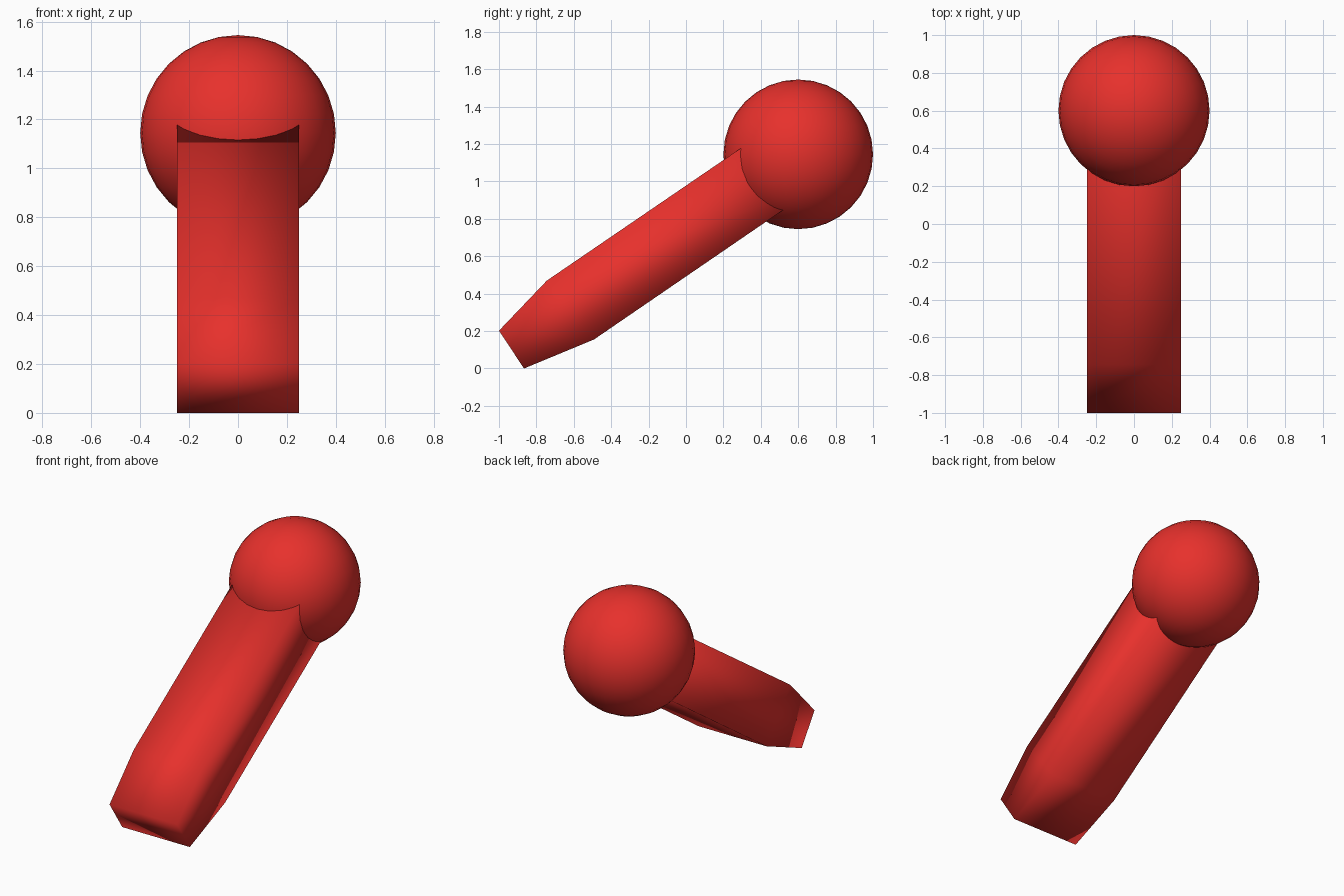
import bpy
import bmesh

if "Cube" in bpy.data.objects:
    bpy.data.objects.remove(bpy.data.objects["Cube"])

red = bpy.data.materials.new("red")
red.diffuse_color = (0.8, 0.03, 0.025, 1)
red.use_nodes = True
red.node_tree.nodes["Principled BSDF"].inputs["Base Color"].default_value = red.diffuse_color


def finish(name, bm):
    bmesh.ops.recalc_face_normals(bm, faces=bm.faces)
    mesh = bpy.data.meshes.new(name)
    bm.to_mesh(mesh)
    bm.free()
    mesh.shade_smooth()
    mesh.materials.append(red)
    obj = bpy.data.objects.new(name, mesh)
    bpy.context.collection.objects.link(obj)
    return obj


# Slanted shaft: rectangular sections (upper and lower y, z) from tapered foot into the ball
W = 0.25
sections = [((-1.0, 0.202), (-0.866, 0.0)),
            ((-0.744, 0.47), (-0.492, 0.155)),
            ((0.487, 1.31), (0.713, 0.98))]
bm = bmesh.new()
rings = []
for (uy, uz), (ly, lz) in sections:
    corners = [(-W, uy, uz), (W, uy, uz), (W, ly, lz), (-W, ly, lz)]
    rings.append([bm.verts.new(c) for c in corners])
for a, b in zip(rings, rings[1:]):
    for i in range(4):
        j = (i + 1) % 4
        bm.faces.new((a[i], a[j], b[j], b[i]))
bm.faces.new(rings[0])
bm.faces.new(rings[-1])
finish("shaft", bm)

# Ball at the top end
bm = bmesh.new()
bmesh.ops.create_uvsphere(bm, u_segments=32, v_segments=16, radius=0.4)
finish("ball", bm).location = (0, 0.6, 1.145)
